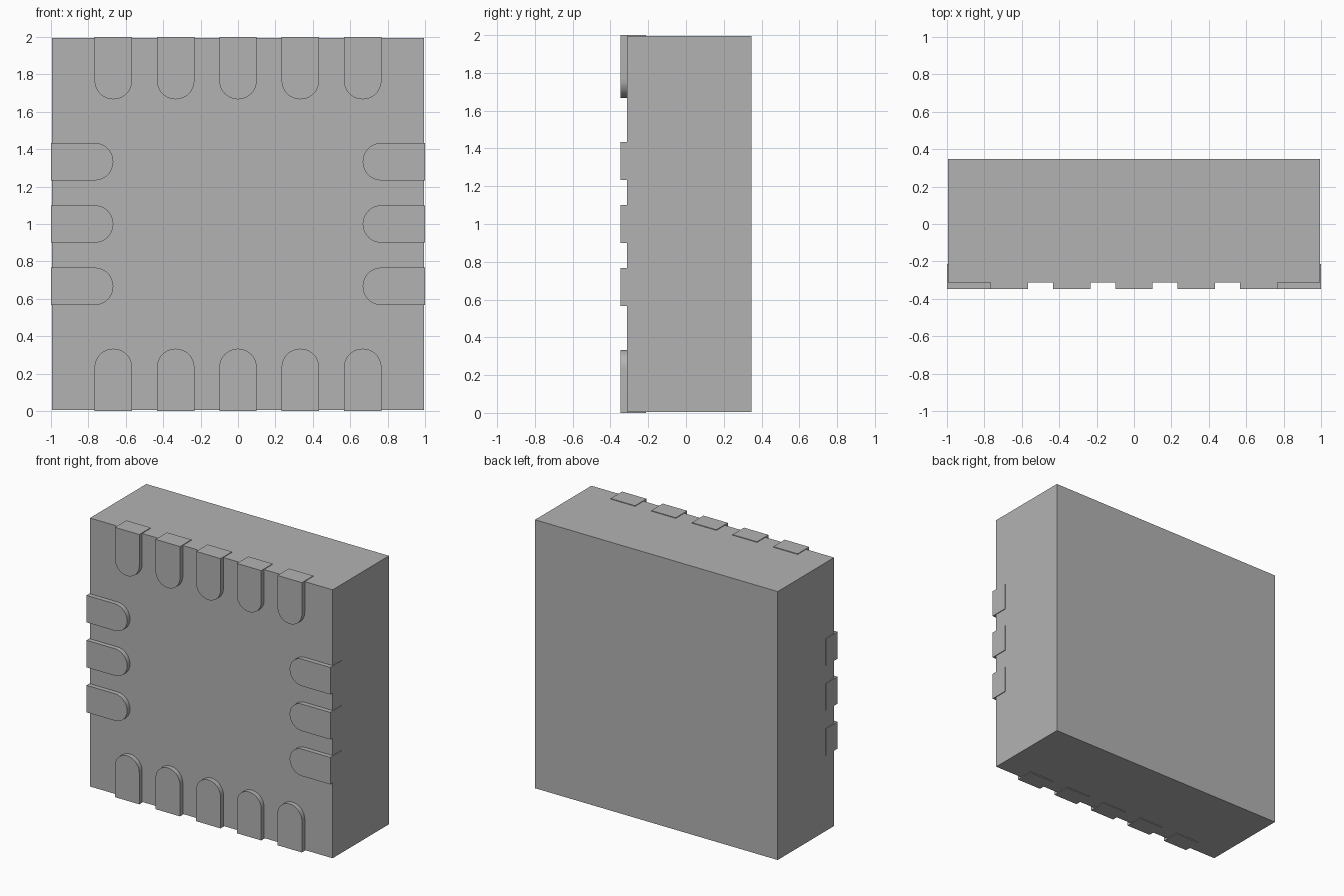
import bpy, bmesh, math
from mathutils import Matrix, Vector

old = bpy.data.objects.get("Cube")
if old:
    bpy.data.objects.remove(old)

grey = bpy.data.materials.new("plain grey")
grey.use_nodes = True
colour = (0.45, 0.45, 0.45, 1)
grey.diffuse_color = colour
grey.node_tree.nodes["Principled BSDF"].inputs["Base Color"].default_value = colour

FRONT, BACK = -0.347, 0.347
BODY_FRONT, WRAP_END = -0.313, -0.213
HALF, EDGE = 0.995, 1.0
PITCH, RADIUS = 1 / 3, 0.1


def finish(bm, name):
    bmesh.ops.recalc_face_normals(bm, faces=bm.faces)
    mesh = bpy.data.meshes.new(name)
    bm.to_mesh(mesh)
    bm.free()
    mesh.materials.append(grey)
    obj = bpy.data.objects.new(name, mesh)
    bpy.context.collection.objects.link(obj)
    return obj


def add_box(bm, lo, hi):
    lo, hi = Vector(lo), Vector(hi)
    size = Matrix.Diagonal((*(hi - lo), 1))
    bmesh.ops.create_cube(bm, size=1, matrix=Matrix.Translation((lo + hi) / 2) @ size)


def contact(name, angle, offset):
    """Round-ended front pad that folds over one edge of the body."""
    bm = bmesh.new()
    # outline of the pad at the bottom edge, about the body centre
    arc = [(offset + RADIUS * math.cos(math.pi * i / 24),
            -2 / 3 - RADIUS + RADIUS * math.sin(math.pi * i / 24)) for i in range(25)]
    outline = [(offset - RADIUS, -EDGE), (offset + RADIUS, -EDGE)] + arc
    face = bm.faces.new([bm.verts.new((x, FRONT, z)) for x, z in outline])
    extruded = bmesh.ops.extrude_face_region(bm, geom=[face], use_keep_orig=True)
    moved = [v for v in extruded["geom"] if isinstance(v, bmesh.types.BMVert)]
    bmesh.ops.translate(bm, verts=moved, vec=(0, BODY_FRONT - FRONT, 0))
    # thin flange folded along the side of the body
    add_box(bm, (offset - RADIUS, BODY_FRONT, -EDGE),
            (offset + RADIUS, WRAP_END, -HALF))
    turn = Matrix.Translation((0, 0, 1)) @ Matrix.Rotation(angle, 4, "Y")
    bmesh.ops.transform(bm, matrix=turn, verts=bm.verts)
    obj = finish(bm, name)
    obj.data.polygons.foreach_set("use_smooth", [False] * len(obj.data.polygons))
    bpy.context.view_layer.objects.active = obj
    obj.select_set(True)
    bpy.ops.object.shade_smooth_by_angle(angle=math.radians(30))
    obj.select_set(False)


bpy.ops.object.select_all(action="DESELECT")

# Main block
body = bmesh.new()
add_box(body, (-HALF, BODY_FRONT, 1 - HALF), (HALF, BACK, 1 + HALF))
finish(body, "body")

# Contacts: five on the top and bottom edges, three on each side edge
for side, turns, count in (("bottom", 0, 5), ("right", 1, 3), ("top", 2, 5), ("left", 3, 3)):
    for i in range(count):
        contact(f"{side}_contact_{i + 1}", turns * math.pi / 2, (i - count // 2) * PITCH)
